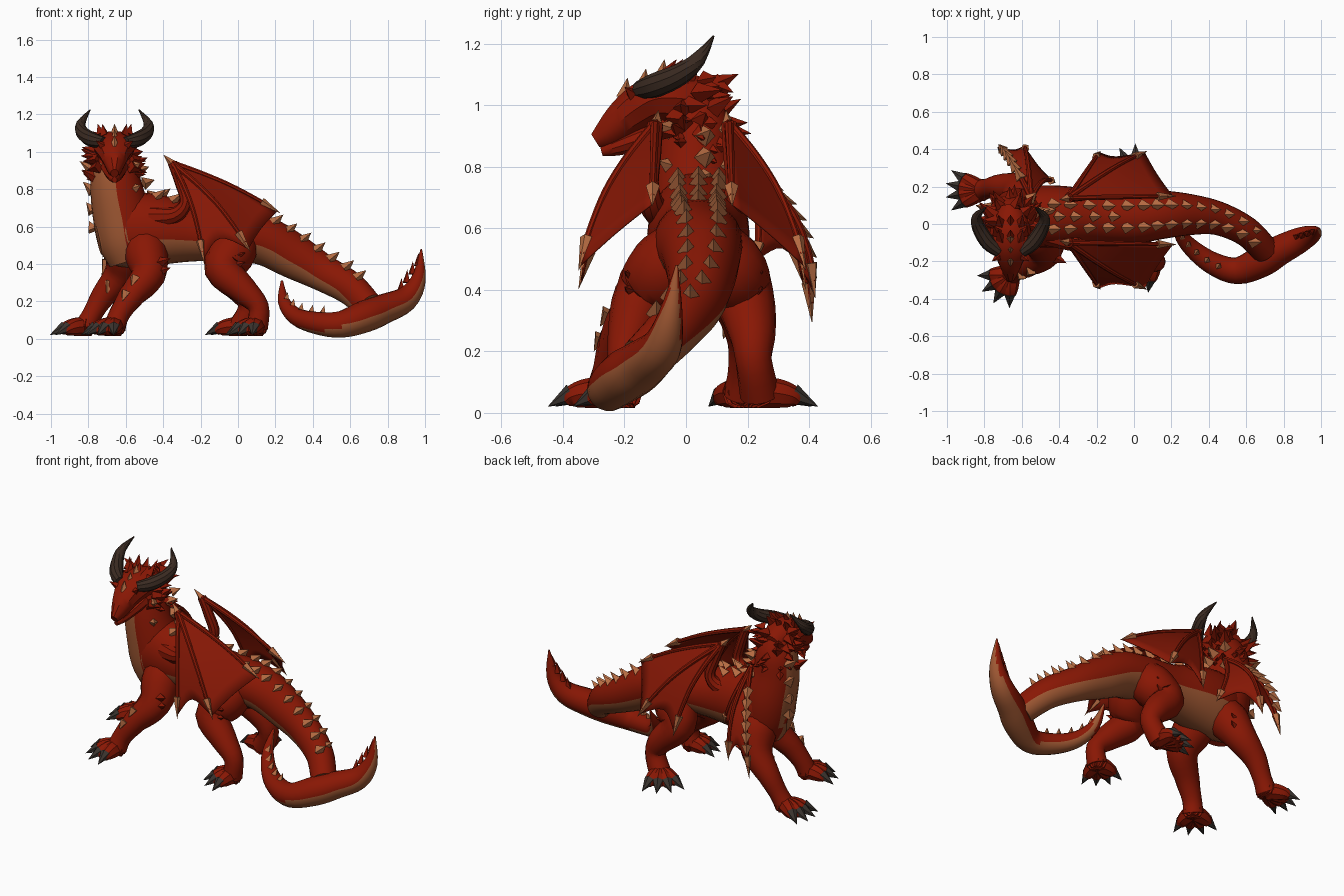
import bpy, bmesh, math, random
from mathutils import Vector as V, Matrix

if "Cube" in bpy.data.objects:
    bpy.data.objects.remove(bpy.data.objects["Cube"])
random.seed(4)

def mat(name, c):
    m = bpy.data.materials.new(name)
    m.diffuse_color = (*c, 1)
    m.use_nodes = True
    m.node_tree.nodes["Principled BSDF"].inputs["Base Color"].default_value = m.diffuse_color
    return m

RED = mat("red scales", (0.25, 0.0085, 0.0012))
WEB = mat("wing red", (0.235, 0.0085, 0.0015))
TAN = mat("belly tan", (0.34, 0.095, 0.032))
SPIKE = mat("spike tan", (0.47, 0.15, 0.055))
HORN = mat("horn brown", (0.042, 0.023, 0.015))
CLAW = mat("claw grey", (0.042, 0.033, 0.027))

def finish(name, bm, mats, rule=None):
    bmesh.ops.recalc_face_normals(bm, faces=bm.faces)
    bm.normal_update()
    if rule:
        for f in bm.faces:
            f.material_index = int(rule(f.normal, f.calc_center_median()))
    me = bpy.data.meshes.new(name)
    bm.to_mesh(me)
    bm.free()
    for m in mats:
        me.materials.append(m)
    ob = bpy.data.objects.new(name, me)
    bpy.context.collection.objects.link(ob)
    return ob

def resample(st, sub=4):
    # Catmull-Rom through stations (x, y, z, width, height)
    st = [s if len(s) == 5 else (*s, s[3]) for s in st]
    out = []
    for i in range(len(st) - 1):
        p0, p1, p2, p3 = st[max(i-1, 0)], st[i], st[i+1], st[min(i+2, len(st)-1)]
        for k in range(sub):
            t = k / sub
            out.append([0.5*(2*b + (c-a)*t + (2*a-5*b+4*c-d)*t*t + (3*b-a-3*c+d)*t**3)
                        for a, b, c, d in zip(p0, p1, p2, p3)])
    return out + [list(st[-1])]

def add_tube(bm, st, up=(0, 0, 1), n=14, sub=4):
    pts = resample(st, sub)
    rings = []
    for i, p in enumerate(pts):
        t = (V(pts[min(i+1, len(pts)-1)][:3]) - V(pts[max(i-1, 0)][:3])).normalized()
        side = t.cross(V(up)).normalized()
        u = side.cross(t)
        rings.append([bm.verts.new(V(p[:3]) + side*max(p[3], .003)*math.cos(a) + u*max(p[4], .003)*math.sin(a))
                      for a in (2*math.pi*k/n for k in range(n))])
    for a, b in zip(rings, rings[1:]):
        for k in range(n):
            bm.faces.new((a[k], a[(k+1) % n], b[(k+1) % n], b[k]))
    bm.faces.new(rings[0])
    bm.faces.new(rings[-1])

def tube(name, st, mats, rule=None, **kw):
    bm = bmesh.new()
    add_tube(bm, st, **kw)
    return finish(name, bm, mats, rule)

def spikes(name, m, items, n=4):
    bm = bmesh.new()
    for base, tip, r in items:
        d = V(tip) - V(base)
        M = Matrix.Translation((V(base)+V(tip))/2) @ d.to_track_quat('Z', 'Y').to_matrix().to_4x4()
        bmesh.ops.create_cone(bm, cap_ends=True, segments=n, radius1=r, radius2=0, depth=d.length, matrix=M)
    return finish(name, bm, [m])

CHEST = V((-.84, -.54, 0))

# Body running into the tail, with a tan underside
BODY = [(-.75, .02, .54, .05, .09), (-.68, .03, .555, .12, .17), (-.55, .04, .58, .16, .2),
        (-.4, .04, .58, .165, .185), (-.2, .04, .56, .145, .145), (0, .04, .55, .145, .135),
        (.15, .05, .52, .13, .13), (.3, .05, .44, .11, .12), (.45, .03, .355, .09, .1),
        (.6, -.04, .27, .08, .09), (.7, -.14, .17, .075, .08)]
tube("body_and_tail", BODY, [RED, TAN],
     lambda n, c: n.z < -.3 or (c.x < -.6 and n.dot(CHEST) > .5), n=24, sub=5)

# Curled tail end
TAIL = [(.235, .02, .31, .006), (.245, -.05, .2, .032), (.31, -.13, .12, .047), (.42, -.21, .085, .06),
        (.55, -.25, .077, .072), (.68, -.2, .12, .085), (.78, -.14, .16, .08), (.9, -.08, .215, .066),
        (.965, -.05, .32, .04), (.98, -.03, .48, .004)]
tube("tail_curl", TAIL, [RED, TAN], lambda n, c: n.dot(V((.55, -.15, -.82))) > .3, n=18)

# Neck with tan chest
NECK = [(-.57, .04, .42, .12, .12), (-.6, .04, .52, .145, .145), (-.62, .04, .65, .15, .155),
        (-.65, .03, .8, .135, .14), (-.66, .03, .93, .115, .12), (-.66, .0, 1.03, .08, .08)]
tube("neck", NECK, [RED, TAN], lambda n, c: n.dot(CHEST) > .52 and c.z < .95, up=(1, 0, 0), n=24)

# Head and jaw
tube("head", [(-.66, .09, 1.0, .06, .06), (-.66, 0, 1.02, .1, .09), (-.66, -.1, 1.02, .112, .08),
              (-.66, -.18, .975, .078, .07), (-.66, -.25, .915, .046, .05), (-.66, -.295, .885, .022, .026)], [RED], n=10)
tube("lower_jaw", [(-.66, 0, .935, .085, .05), (-.66, -.13, .895, .062, .04),
                   (-.66, -.22, .865, .038, .03), (-.66, -.275, .85, .014, .016)], [RED], n=10)
for s in (-1, 1):
    X = -.66
    tube("horn", [(X+s*.06, -.15, 1.05, .03), (X+s*.12, -.1, 1.065, .04), (X+s*.17, -.02, 1.1, .036),
                  (X+s*.18, .04, 1.15, .025), (X+s*.13, .09, 1.225, .003)], [HORN], n=10)
    spikes("brow_spike", RED, [((X+s*.06, -.17, 1.03), (X+s*.1, -.2, 1.06), .025),
                               ((X+s*.07, -.05, 1.09), (X+s*.09, -.01, 1.15), .03)])
    spikes("cheek_spikes", RED, [((X+s*.085, -.08+.04*i, .92+.04*i), (X+s*(.15+.02*(i % 2)), -.03+.05*i, .9+.05*i), .035)
                                 for i in range(4)])
spikes("forehead_plates", SPIKE, [((-.66, -.2+.06*i, 1.025+.03*i), (-.66, -.19+.06*i, 1.09+.03*i), .027) for i in range(3)])

# Ragged mane behind the head
mane = []
for i in range(46):
    a, z = random.uniform(-.5, math.pi+.5), random.uniform(.84, 1.08)
    d = V((math.cos(a), math.sin(a), 0))
    b = V((-.66, .02, z)) + d*(.1 if z < 1 else .08)
    mane.append((b, b + d*random.uniform(.05, .085) + V((0, .01, random.uniform(-.03, .05))), .034))
spikes("mane", RED, mane)
spikes("crown_spikes", RED, [((-.66+dx, y, 1.08), (-.66+1.3*dx, y+.05, 1.15), .03)
                             for dx in (-.05, 0, .05) for y in (-.08, 0)])

# Neck spikes
items = [((-.775, .08, z), (-.855+.16*(.95-z), .1, z+.05), .036) for z in (.9, .79, .68, .58)]
items += [((-.535+.03*i, .06, .9-.07*i), (-.475+.03*i, .08, .92-.07*i), .036) for i in range(3)]
items += [((-.56, .04+s*.09, z), (-.52, .04+s*.13, z+.02), .034) for s in (-1, 1) for z in (.92, .8)]
spikes("neck_spikes", SPIKE, items)

# Back spines: paired plates leaning back along the spine
items = []
path = resample(BODY)
for i in range(11, len(path)-2, 2):
    x, y, z, a, b = path[i]
    for s in (-1, 1):
        items.append(((x, y+s*.4*a, z+b*.89), (x+.055, y+s*.4*a, z+b*.9+.045), .034))
    if x < -.1:
        items.append(((x+.03, y, z+b*.95), (x+.08, y, z+b+.03), .03))
spikes("back_spines", SPIKE, items)
items = []
path = resample(TAIL)
for i in range(5, 14, 2):
    x, y, z, a, b = path[i]
    items.append(((x, y, z+b*.9), (x+.01, y+.015, z+b+.035), .02))
spikes("tail_spines", SPIKE, items)
spikes("tail_tip_spines", RED, [((.87+.03*i, -.07+.01*i, .255+.045*i), (.875+.03*i, -.06+.01*i, .325+.045*i), .022) for i in range(4)])

# Legs: stations, toe direction, reach and toe spread
LEGS = {
    "front_leg_near": ([(-.5, 0, .54, .1), (-.49, -.07, .45, .115), (-.48, -.15, .34, .092), (-.57, -.215, .23, .07),
                        (-.635, -.25, .13, .056), (-.66, -.27, .06, .06)], (-.7, -.7), .17, .75),
    "front_leg_far": ([(-.58, .08, .54, .1), (-.59, .13, .45, .115), (-.63, .185, .34, .09), (-.72, .2, .23, .066),
                       (-.78, .19, .13, .054), (-.82, .18, .06, .06)], (-1, 0), .18, .6),
    "hind_leg_near": ([(.0, 0, .53, .11), (-.03, -.07, .46, .125), (-.08, -.14, .37, .1), (.03, -.18, .26, .075),
                       (.11, -.2, .17, .056), (.1, -.2, .06, .06)], (-.75, -.6), .16, .75),
    "hind_leg_far": ([(.0, .09, .53, .11), (-.03, .14, .46, .125), (-.08, .19, .37, .1), (.02, .215, .26, .077),
                      (.06, .22, .17, .06), (.01, .24, .06, .065)], (-.65, .75), .18, .7)}
for name, (st, d, reach, spread) in LEGS.items():
    bm = bmesh.new()
    add_tube(bm, st, up=(.8, .1, .6))
    end, claws = V((*st[-1][:2], 0)), []
    d0 = math.atan2(d[1], d[0])
    for k in (-1, -.33, .33, 1):
        w = V((math.cos(d0+k*spread), math.sin(d0+k*spread), 0))
        p = [end + w*reach*f for f in (-.2, .3, .6, .72)]
        add_tube(bm, [(q.x, q.y, r+.016, r) for q, r in zip(p, (.052, .048, .036, .02))], n=8)
        claws.append((end + w*reach*.6 + V((0, 0, .062)), end + w*reach*1.06 + V((0, 0, .02)), .034))
    finish(name, bm, [RED])
    spikes(name + "_claws", CLAW, claws, 6)
    k = V(st[2][:3])
    s = -1 if "near" in name else 1
    spikes(name + "_elbow_spikes", RED, [(k+V((.06, s*.03, .02+.05*i)), k+V((.12, s*.06, .04+.05*i)), .03) for i in range(2)])
spikes("forearm_plates", SPIKE, [((-.69, .145, .3), (-.7, .12, .24), .035), ((-.6, -.275, .25), (-.62, -.3, .2), .03),
                                 ((-.55, -.25, .33), (-.57, -.28, .28), .03)])

# Wings: curved fingers from the wrist with scalloped skin between them
def ray(w, tip, t, bulge):
    return w.lerp(tip, t) + bulge*math.sin(math.pi*t)

def wing(name, w, tips, bulges, scallops=(.15, .02)):
    bm = bmesh.new()
    N, M = 8, 8
    fingers = list(zip(tips, bulges))
    for (a, ba), (b, bb), scallop in zip(fingers, fingers[1:], scallops):
        g = []
        for i in range(N+1):
            row = []
            for j in range(M+1):
                s = j/M
                t = i/N*(1 - scallop*math.sin(math.pi*s))*.96
                row.append(bm.verts.new(ray(w, a, t, ba).lerp(ray(w, b, t, bb), s)))
            g.append(row)
        for i in range(N):
            for j in range(M):
                bm.faces.new((g[i][j], g[i+1][j], g[i+1][j+1], g[i][j+1]))
    bmesh.ops.remove_doubles(bm, verts=bm.verts, dist=.0005)
    finish(name + "_skin", bm, [WEB]).modifiers.new("thick", 'SOLIDIFY').thickness = .006
    claws = []
    bm = bmesh.new()
    for tip, bu in fingers:
        add_tube(bm, [(*ray(w, tip, t, bu), .016-.006*t) for t in (0, .25, .5, .75, .9)], up=(.3, .9, .2), n=8)
        claws.append((ray(w, tip, .8, bu), ray(w, tip, 1.0, bu), .024))
    finish(name + "_fingers", bm, [RED])
    spikes(name + "_claws", SPIKE, claws, 5)

for name, s in (("wing_near", -1), ("wing_far", 1)):
    Y = lambda v: .02 + s*v
    w = V((-.35, Y(.12), .94))
    tips = [V((-.18, Y(.37), .4)), V((.07, Y(.37), .46)), V((.23, Y(.13), .67))]
    wing(name, w, tips, [V((.02, s*.03, .03)), V((.03, s*.035, .02)), V((.02, 0, .015))])
    tube(name + "_arm", [(-.46, Y(.08), .65, .06), (-.34, Y(.12), .66, .045), (-.28, Y(.14), .73, .033),
                         (-.31, Y(.13), .84, .03), (-.35, Y(.12), .94, .026)], [RED], up=(.1, 1, 0), n=10)
    spikes(name + "_wrist_spike", SPIKE, [((-.345, Y(.12), .93), (-.4, Y(.11), .985), .025)])

# Forward folded part of the far wing, with a ridge of plates
wf = V((-.55, .14, .84))
wing("wing_front_fold", wf, [V((-.73, .41, .29)), V((-.59, .42, .37)), V((-.42, .22, .48))],
     [V((-.02, .07, .04)), V((0, .07, .04)), V((0, .05, 0))], (.2, .2))
spikes("wing_fold_plates", SPIKE, [(ray(wf, V((-.73, .41, .29)), t, V((-.03, .08, .04))),
                                    ray(wf, V((-.73, .41, .29)), t+.1, V((-.05, .12, .06))), .03)
                                   for t in (.2, .3, .4, .5, .6, .7)])

# Smooth shading with sharp edges kept
bpy.ops.object.select_all(action='SELECT')
bpy.context.view_layer.objects.active = bpy.data.objects["head"]
bpy.ops.object.shade_smooth_by_angle(angle=math.radians(35))
